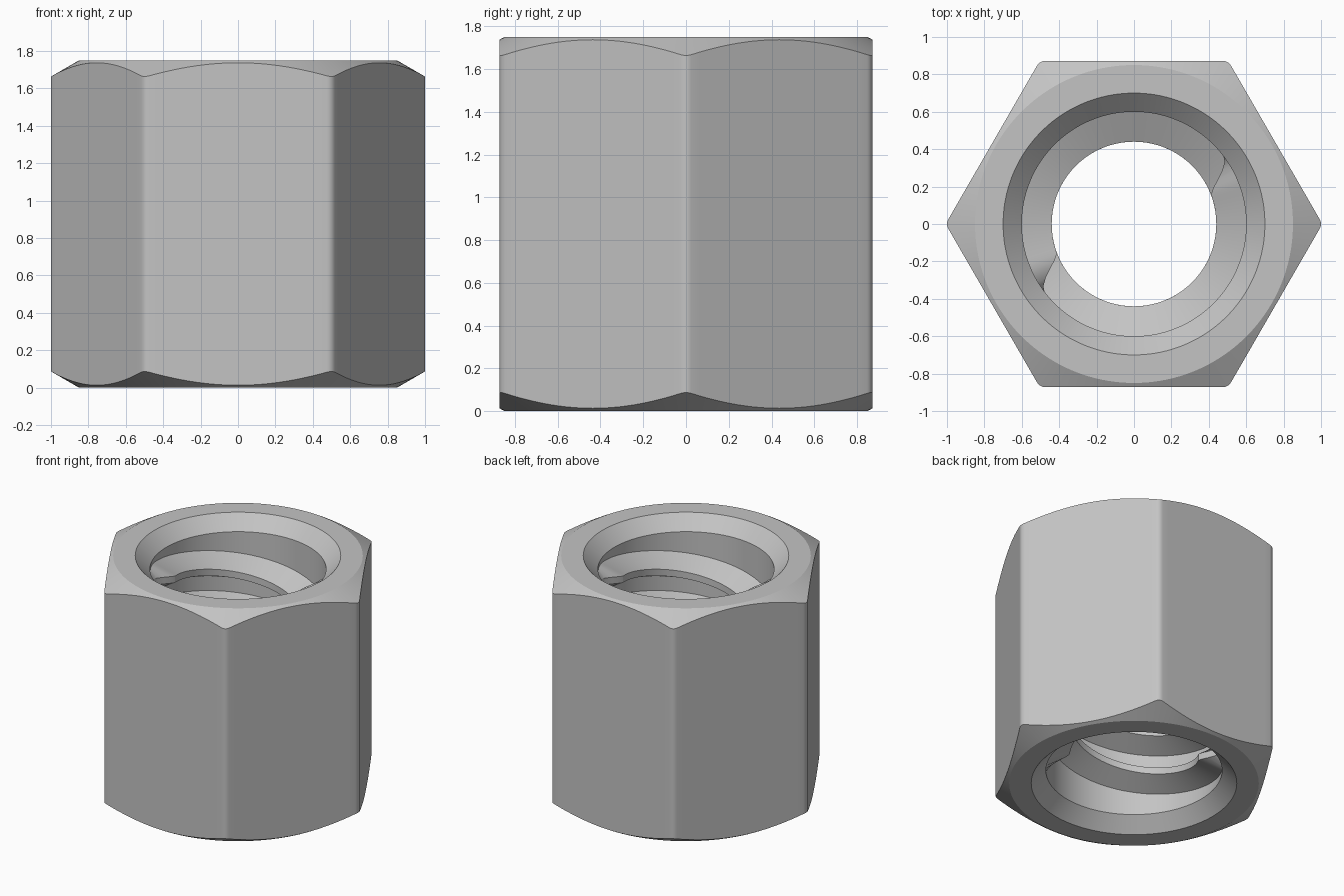
import bpy, bmesh, math

cube = bpy.data.objects.get("Cube")
if cube:
    bpy.data.objects.remove(cube, do_unlink=True)

HEIGHT = 1.75
APOTHEM, FILLET = 0.8725, 0.05      # hexagon flats and rounded corners
FACE_R, BORE_R, MOUTH_R, CREST_R = 0.85, 0.6, 0.7, 0.44
LEAD, THREAD_TOP, THREAD_LOW = 0.6, 1.55, 0.2

steel = bpy.data.materials.new("grey_steel")
grey = (0.55, 0.55, 0.55, 1)
steel.use_nodes = True
steel.diffuse_color = grey
bsdf = next(n for n in steel.node_tree.nodes if n.type == 'BSDF_PRINCIPLED')
bsdf.inputs["Base Color"].default_value = grey
bsdf.inputs["Roughness"].default_value = 0.5


def skin(name, sections, loop, sharp):
    """Join a row of closed sections into one smooth-shaded object."""
    bm = bmesh.new()
    rows = [[bm.verts.new(p) for p in s] for s in sections]
    n = len(rows[0])
    pairs = list(zip(rows, rows[1:] + rows[:1]))
    for a, b in pairs if loop else pairs[:-1]:
        for i in range(n):
            j = (i + 1) % n
            bm.faces.new((a[i], a[j], b[j], b[i]))
    if not loop:
        bm.faces.new(rows[0])
        bm.faces.new(rows[-1])
    bmesh.ops.recalc_face_normals(bm, faces=bm.faces)
    mesh = bpy.data.meshes.new(name)
    bm.to_mesh(mesh)
    bm.free()
    mesh.materials.append(steel)
    obj = bpy.data.objects.new(name, mesh)
    bpy.context.collection.objects.link(obj)
    bpy.ops.object.select_all(action='DESELECT')
    obj.select_set(True)
    bpy.context.view_layer.objects.active = obj
    bpy.ops.object.shade_smooth_by_angle(angle=math.radians(sharp))
    return obj


def polar(r, angle, z):
    return (r * math.cos(angle), r * math.sin(angle), z)


# Rounded hexagon outline as (angle, radius) pairs
outline = []
inner = APOTHEM - FILLET
half = math.atan(inner * math.tan(math.pi / 6) / APOTHEM)
FLAT, ARC = 24, 4
for side in range(6):
    middle = math.pi / 6 + side * math.pi / 3
    for i in range(FLAT):
        a = -half + 2 * half * i / FLAT
        outline.append((middle + a, APOTHEM / math.cos(a)))
    for i in range(ARC):
        a = -math.pi / 6 + math.pi / 3 * i / ARC
        x = inner / math.cos(math.pi / 6) + FILLET * math.cos(a)
        y = FILLET * math.sin(a)
        outline.append((middle + math.pi / 6 + math.atan2(y, x), math.hypot(x, y)))

# Nut body: coned hexagon with a countersunk bore
sections = []
for angle, r in outline:
    drop = (r - FACE_R) * math.tan(math.pi / 6)
    lower = [(BORE_R, MOUTH_R - BORE_R), (MOUTH_R, 0), (FACE_R, 0), (r, drop)]
    upper = [(q, HEIGHT - z) for q, z in reversed(lower)]
    sections.append([polar(q, angle, z) for q, z in lower + upper])
skin("nut_body", sections, True, 22)

# Two-start internal thread with tapered ends
BASE, CREST, ROOT = 0.105, 0.025, 0.62
TAPER = math.radians(18)
sweep = (THREAD_TOP - THREAD_LOW) / LEAD * 2 * math.pi
steps = 240
for start in range(2):
    end_angle = math.radians(38) + start * math.pi
    sections = []
    for i in range(steps + 1):
        back = sweep * i / steps
        angle = end_angle - back
        z = THREAD_TOP - LEAD * back / (2 * math.pi)
        t = min(1, back / TAPER, (sweep - back) / TAPER)
        t = t * t * (3 - 2 * t)
        r = BORE_R + 0.004 + (CREST_R - BORE_R - 0.004) * t
        profile = [(ROOT, -BASE), (r, -CREST), (r, CREST), (ROOT, BASE)]
        sections.append([polar(q, angle, z + dz) for q, dz in profile])
    skin(f"thread_ridge_{start + 1}", sections, False, 30)
